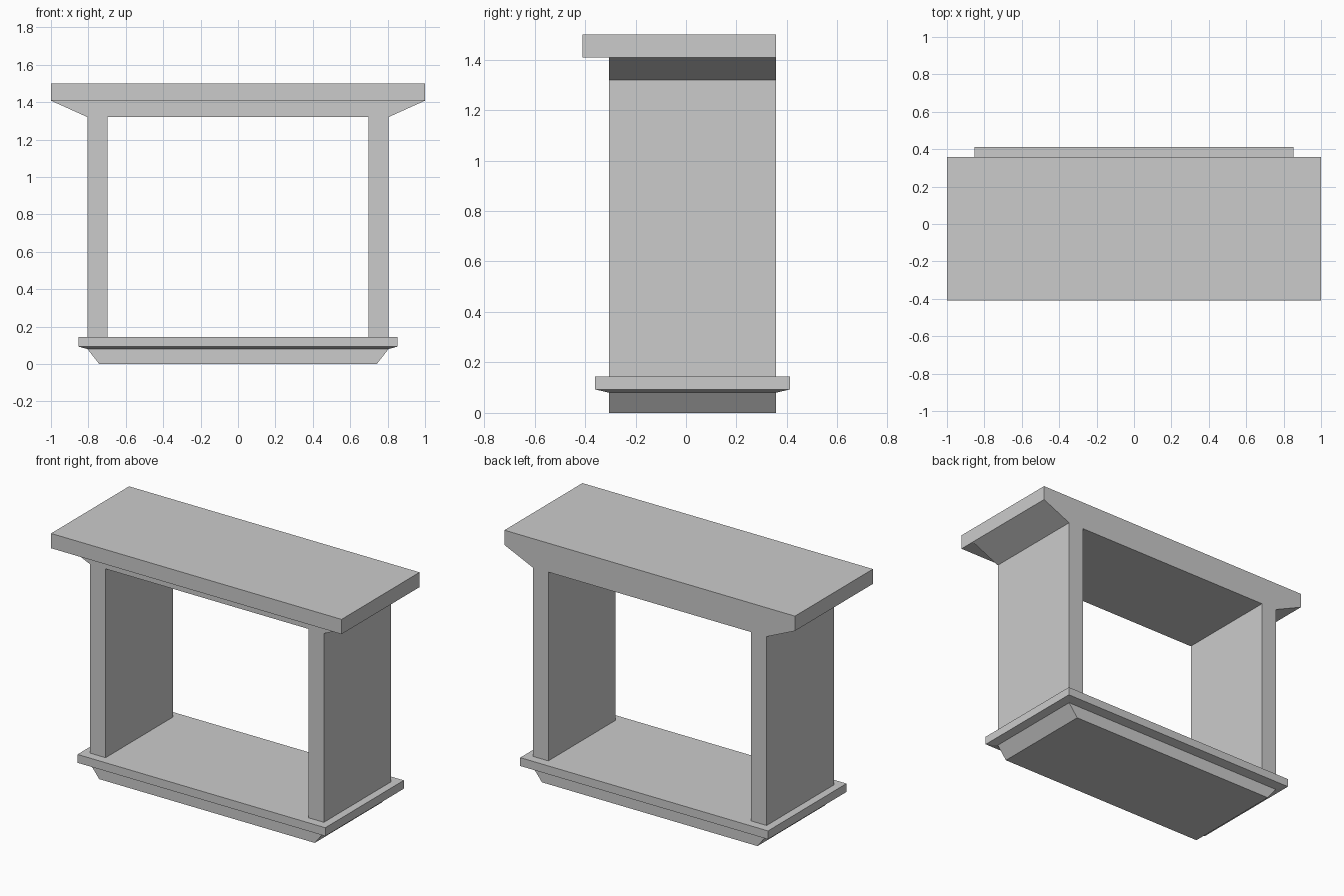
import bpy

if "Cube" in bpy.data.objects:
    bpy.data.objects.remove(bpy.data.objects["Cube"])

BACK, FRONT = 0.357, -0.305   # depth range of the frame


def loft(name, rings):
    """Closed solid through a list of equal-length point rings."""
    n = len(rings[0])
    verts = [p for ring in rings for p in ring]
    faces = [list(range(n))[::-1], [(len(rings) - 1) * n + i for i in range(n)]]
    for r in range(len(rings) - 1):
        for i in range(n):
            j = (i + 1) % n
            faces.append([r * n + i, r * n + j, (r + 1) * n + j, (r + 1) * n + i])
    mesh = bpy.data.meshes.new(name)
    mesh.from_pydata(verts, [], faces)
    obj = bpy.data.objects.new(name, mesh)
    bpy.context.collection.objects.link(obj)
    return obj


def rect(hx, y0, y1, z):
    return [(-hx, y0, z), (hx, y0, z), (hx, y1, z), (-hx, y1, z)]


# Base: tapered foot, short flare and projecting sill in one solid
loft("base_sill", [
    rect(0.742, FRONT, BACK, 0.0),
    rect(0.805, FRONT, BACK, 0.08),
    rect(0.853, -0.36, 0.412, 0.093),
    rect(0.853, -0.36, 0.412, 0.145),
])

# Frame: two side posts joined by a lintel that flares out under the top
half = [(0.698, 1.32), (0.698, 0.145), (0.805, 0.145),
        (0.805, 1.32), (1.0, 1.408), (1.0, 1.5)]
profile = half + [(-x, z) for x, z in reversed(half)]
loft("post_and_lintel_frame",
     [[(x, y, z) for x, z in profile] for y in (FRONT, BACK)][::1])

# Front lip: the top slab overhanging the frame
loft("top_front_lip", [rect(1.0, -0.41, FRONT, 1.408),
                       rect(1.0, -0.41, FRONT, 1.5)])

# Make every face point outward
import bmesh
for obj in bpy.context.collection.objects:
    bm = bmesh.new()
    bm.from_mesh(obj.data)
    bmesh.ops.recalc_face_normals(bm, faces=bm.faces)
    bm.to_mesh(obj.data)
    bm.free()
